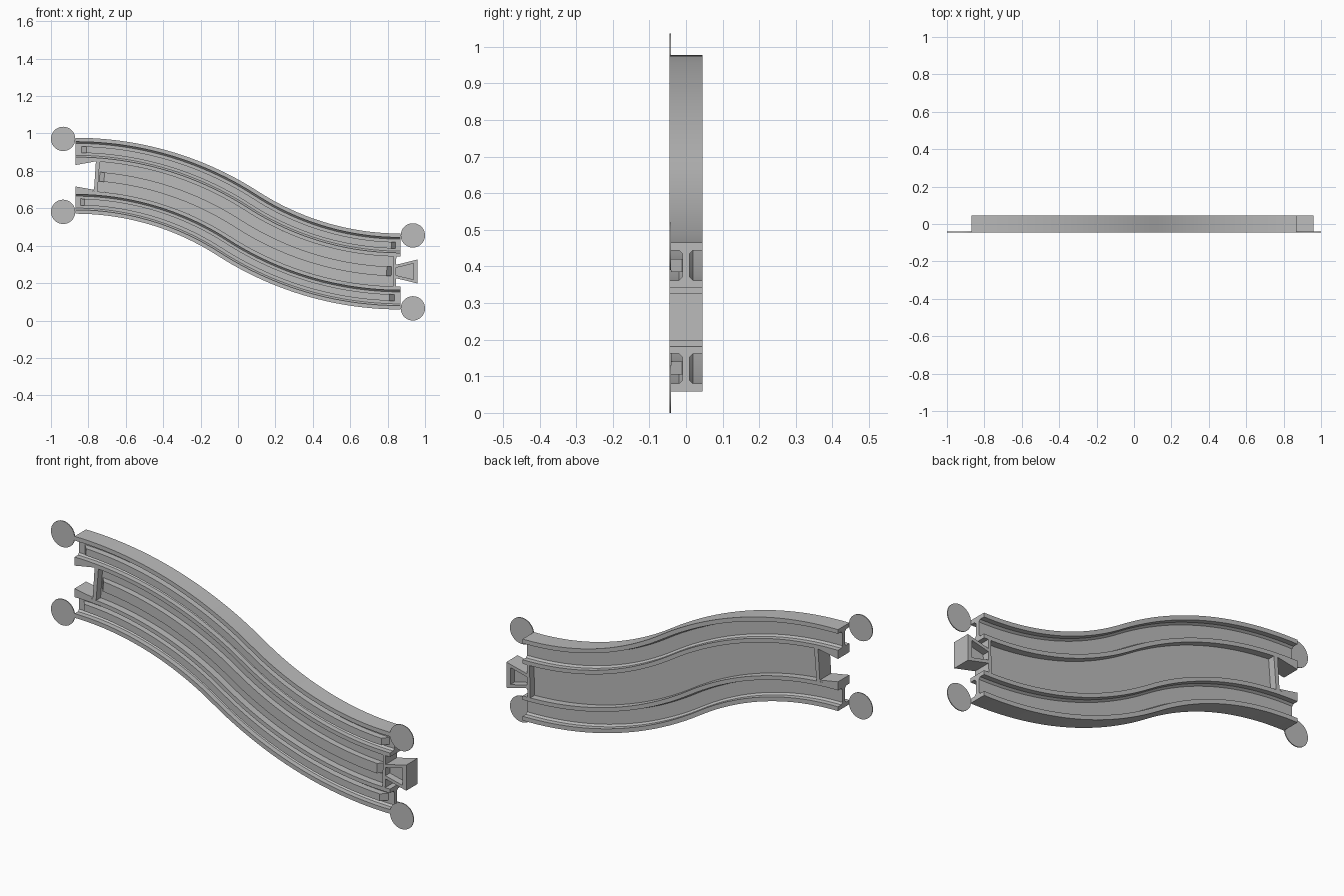
import bpy, bmesh, math

cube = bpy.data.objects.get("Cube")
if cube:
    bpy.data.objects.remove(cube, do_unlink=True)

grey = bpy.data.materials.new("light grey plastic")
grey.use_nodes = True
GREY = (0.5, 0.5, 0.5, 1)
grey.diffuse_color = GREY
grey.node_tree.nodes["Principled BSDF"].inputs["Base Color"].default_value = GREY

END = 0.87              # half length of the track
ZL, ZR = 0.776, 0.264   # centre line heights at the two ends
ZM = (ZL + ZR) / 2
R = (END ** 2 + (ZL - ZM) ** 2) / (2 * (ZL - ZM))
D = 0.045               # half depth
WEB = 0.01              # half thickness of the floor


def finish(bm, name):
    bmesh.ops.recalc_face_normals(bm, faces=bm.faces)
    mesh = bpy.data.meshes.new(name)
    bm.to_mesh(mesh)
    bm.free()
    mesh.materials.append(grey)
    ob = bpy.data.objects.new(name, mesh)
    bpy.context.collection.objects.link(ob)
    bpy.ops.object.select_all(action='DESELECT')
    ob.select_set(True)
    bpy.context.view_layer.objects.active = ob
    bpy.ops.object.shade_smooth_by_angle(angle=math.radians(25))
    return ob


def path_point(x, offset):
    """Point on the S curve made of two mirrored arcs, shifted sideways."""
    side = 1 if x <= 0 else -1
    a = math.asin((END - abs(x)) / R)
    px = side * (-END + R * math.sin(a))
    pz = ZM + side * (ZL - ZM - R + R * math.cos(a))
    return px + offset * math.sin(a), pz + offset * math.cos(a)


def sweep(name, profile, stations):
    """Sweep a closed (offset, depth) profile, which may vary with x."""
    bm = bmesh.new()
    rings = []
    for x in stations:
        ring = []
        for off, y in profile(x):
            px, pz = path_point(x, off)
            ring.append(bm.verts.new((px, y, pz)))
        rings.append(ring)
    n = len(rings[0])
    for a, b in zip(rings, rings[1:]):
        for i in range(n):
            j = (i + 1) % n
            bm.faces.new((a[i], a[j], b[j], b[i]))
    bm.faces.new(rings[0])
    bm.faces.new(rings[-1])
    return finish(bm, name)


def spread(a, b, n=48):
    return [a + (b - a) * i / n for i in range(n + 1)]


def prism(name, outline, y0=-D, y1=D):
    """Extrude an (x, z) outline through the depth."""
    bm = bmesh.new()
    face = bm.faces.new([bm.verts.new((x, y0, z)) for x, z in outline])
    ext = bmesh.ops.extrude_face_region(bm, geom=[face])
    for v in ext["geom"]:
        if isinstance(v, bmesh.types.BMVert):
            v.co.y = y1
    return finish(bm, name)


# Side rails: wheel channel on both faces, with chamfered floor corners
IN, CH0, CH1, OUT = 0.08, 0.1, 0.182, 0.203
C = 0.009
half = [(IN, D), (CH0, D), (CH0, WEB + C), (CH0 + C, WEB),
        (CH1 - C, WEB), (CH1, WEB + C), (CH1, D), (OUT, D)]
rail = half + [(o, -y) for o, y in reversed(half)]


def strip(mid, width, a, b, ramp=0.025):
    """Raised strip profile with sloped ends."""
    def profile(x):
        k = max(0, min(1, (x - a) / ramp, (b - x) / ramp))
        top = -WEB - 0.001 - 0.03 * k
        return [(mid - width / 2, -WEB + 0.002), (mid + width / 2, -WEB + 0.002),
                (mid + width / 2, top), (mid - width / 2, top)]
    return profile, [a] + spread(a + ramp, b - ramp) + [b]


for s, tag in ((1, "upper"), (-1, "lower")):
    sweep(tag + "_rail", lambda x: [(s * o, y) for o, y in rail], spread(-END, END))
    sweep(tag + "_channel_strip", *strip(s * 0.14, 0.035, -0.84, 0.84))

# Centre floor and its raised strip
NOTCH, WALL = -0.765, 0.845
sweep("centre_floor", lambda x: [(-IN, -WEB), (IN, -WEB), (IN, WEB), (-IN, WEB)],
      spread(NOTCH, WALL))
sweep("centre_strip", *strip(0, 0.05, -0.74, 0.82))

# Cross walls closing the centre recess
full = [(-IN, -D), (IN, -D), (IN, D), (-IN, D)]
sweep("socket_wall", lambda x: full, [NOTCH, NOTCH + 0.02])
sweep("plug_wall", lambda x: full, [WALL - 0.015, WALL])

# Socket cheeks: the mouth narrows towards the open end
for s, tag in ((1, "upper"), (-1, "lower")):
    prism(tag + "_socket_cheek",
          [(-END, ZL + s * (IN + 0.002)), (-END, ZL + s * 0.057),
           (NOTCH, ZL + s * 0.076), (NOTCH, ZL + s * (IN + 0.002))])

# Dovetail plug: flared hollow block with a thin floor
TIP, T = 0.96, 0.016
N, F = 0.036, 0.064


def flare(x):
    return N + (F - N) * (x - WALL) / (TIP - WALL)


for s, tag in ((1, "upper"), (-1, "lower")):
    prism(tag + "_plug_cheek",
          [(x, ZR + s * (flare(x) - t)) for x, t in
           ((WALL, 0), (TIP, 0), (TIP, T), (WALL, T))])
xa, xb = TIP - 0.022, TIP
ends = [(xa, flare(xa) - T), (xb, flare(xb) - T)]
prism("plug_tip", [(x, ZR + h) for x, h in ends] + [(x, ZR - h) for x, h in ends[::-1]])
ends = [(WALL, N - T), (xa, flare(xa) - T)]
prism("plug_floor", [(x, ZR + h) for x, h in ends] + [(x, ZR - h) for x, h in ends[::-1]],
      -WEB, WEB)

# Thin round pads at the four corners
RAD = 0.065
for side, zc, tag in ((-1, ZL + 0.002, "right"), (1, ZR - 0.002, "left")):
    for s, lvl in ((1, "upper"), (-1, "lower")):
        cz = zc + s * 0.195
        pts = [(side * (1 - RAD) + RAD * math.cos(math.tau * i / 48),
                cz + RAD * math.sin(math.tau * i / 48)) for i in range(48)]
        prism(lvl + "_" + tag + "_pad", pts, -D - 0.0005, -D + 0.004)

# Set the lowest point on the ground
bpy.context.view_layer.update()
obs = [o for o in bpy.context.collection.objects if o.type == 'MESH' and grey.name in o.data.materials]
low = min(v.co.z for o in obs for v in o.data.vertices)
for o in obs:
    o.location.z -= low
